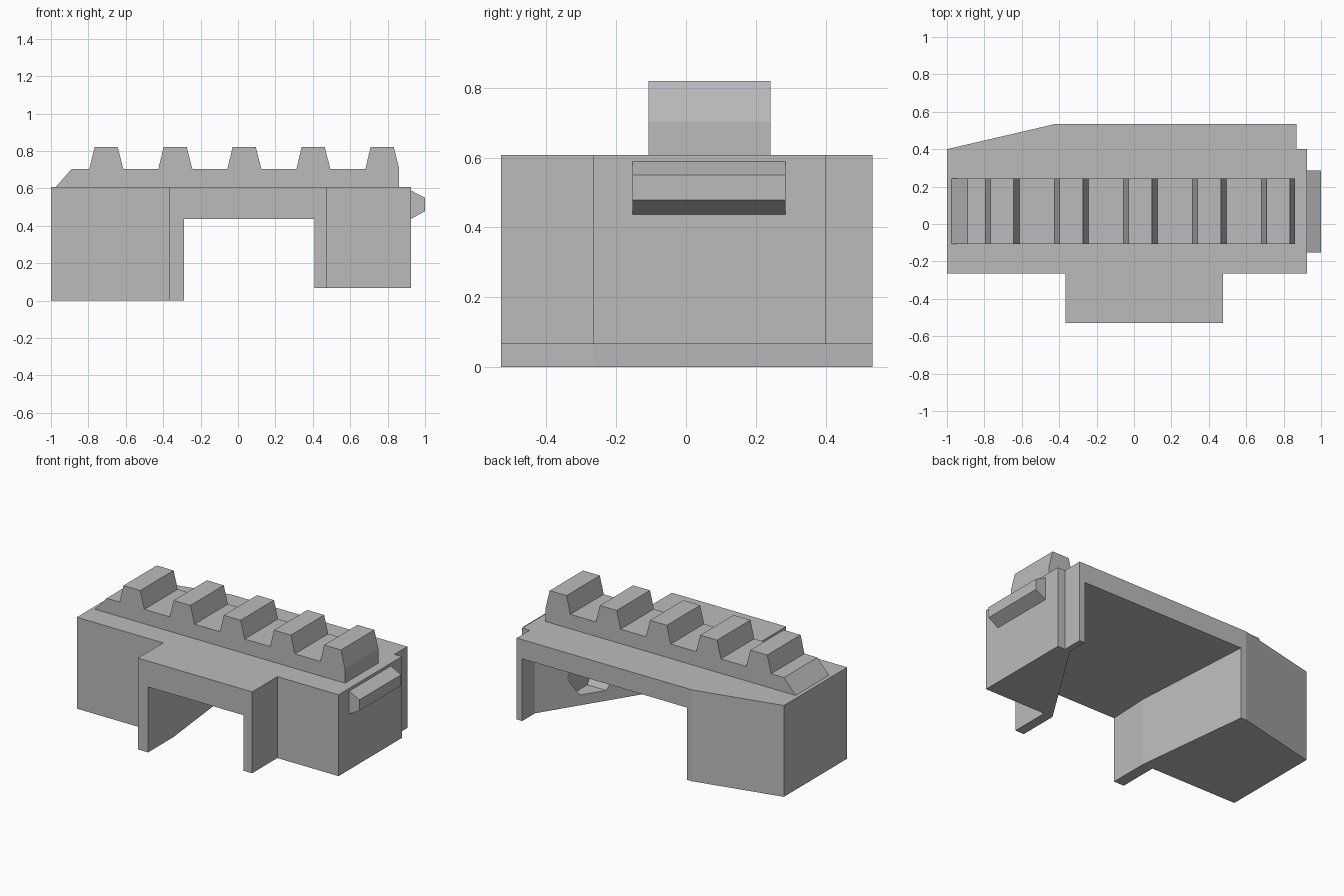
import bpy
import bmesh
import math
from mathutils import Vector

cube = bpy.data.objects.get("Cube")
if cube:
    bpy.data.objects.remove(cube, do_unlink=True)

grey = bpy.data.materials.new("matte grey")
grey.use_nodes = True
colour = (0.5, 0.5, 0.5, 1)
grey.diffuse_color = colour
grey.node_tree.nodes["Principled BSDF"].inputs["Base Color"].default_value = colour


def prism(name, start, end):
    """Solid between two matching outlines of 3D points."""
    bm = bmesh.new()
    a = [bm.verts.new(p) for p in start]
    b = [bm.verts.new(p) for p in end]
    bm.faces.new(a)
    bm.faces.new(b[::-1])
    for i in range(len(a)):
        j = (i + 1) % len(a)
        bm.faces.new((a[j], a[i], b[i], b[j]))
    bmesh.ops.recalc_face_normals(bm, faces=bm.faces)
    mesh = bpy.data.meshes.new(name)
    bm.to_mesh(mesh)
    bm.free()
    mesh.materials.append(grey)
    obj = bpy.data.objects.new(name, mesh)
    bpy.context.collection.objects.link(obj)
    return obj


def upright(name, plan, bottom, top):
    """Plan outline extruded up; top is a function of y."""
    return prism(name, [(x, y, bottom) for x, y in plan],
                 [(x, y, top(y)) for x, y in plan])


def side_profile(name, profile, y0, y1):
    return prism(name, [(x, y0, z) for x, z in profile],
                 [(x, y1, z) for x, z in profile])


def cut(target, cutter):
    mod = target.modifiers.new("cut", 'BOOLEAN')
    mod.operation = 'DIFFERENCE'
    mod.solver = 'EXACT'
    mod.object = cutter
    bpy.context.view_layer.update()
    graph = bpy.context.evaluated_depsgraph_get()
    result = bpy.data.meshes.new_from_object(target.evaluated_get(graph))
    target.modifiers.clear()
    target.data = result
    bpy.data.objects.remove(cutter, do_unlink=True)


# Main block
plan = [(-1, -0.265), (-0.365, -0.265), (-0.365, -0.53), (0.475, -0.53),
        (0.475, -0.265), (0.925, -0.265), (0.925, 0.4), (0.87, 0.4),
        (0.87, 0.535), (-0.42, 0.535), (-1, 0.4)]
body = upright("body", plan, 0, lambda y: 0.607)

# Flared opening with a gently rising ceiling
opening = [(-0.29, -0.7), (0.41, -0.7), (0.41, -0.265), (0.83, 0.4),
           (0.83, 0.7), (-0.4, 0.7), (-0.29, -0.265)]
cut(body, upright("opening_cutter", opening, -0.2,
                  lambda y: 0.435 + 0.042 * (y + 0.53)))

# Shorter leg on the left
short = [(0.1, -0.8), (1.2, -0.8), (1.2, 0.8), (0.1, 0.8)]
cut(body, upright("leg_cutter", short, -0.3, lambda y: 0.066))

# Hexagonal pocket inside the short leg
ring = [(0.08 + 0.145 * math.cos(i * math.pi / 3),
         0.26 + 0.145 * math.sin(i * math.pi / 3)) for i in range(6)]
cut(body, prism("pocket_cutter", [(0.45, y, z) for y, z in ring],
                [(0.72, y, z) for y, z in ring]))

# Toothed rail
profile = [(-0.975, 0.6), (-0.975, 0.607), (-0.89, 0.703)]
for i in range(5):
    x = -0.705 + 0.369 * i
    profile += [(x - 0.09, 0.703), (x - 0.062, 0.82),
                (x + 0.062, 0.82), (x + 0.092, 0.703)]
profile[-1] = (0.862, 0.703)
profile.append((0.862, 0.6))
side_profile("toothed_rail", profile, -0.108, 0.242)

# Bevelled side catch
catch = [(0.9, 0.437), (0.925, 0.437), (1, 0.478), (1, 0.55),
         (0.925, 0.588), (0.9, 0.588)]
side_profile("side_catch", catch, -0.153, 0.285)
